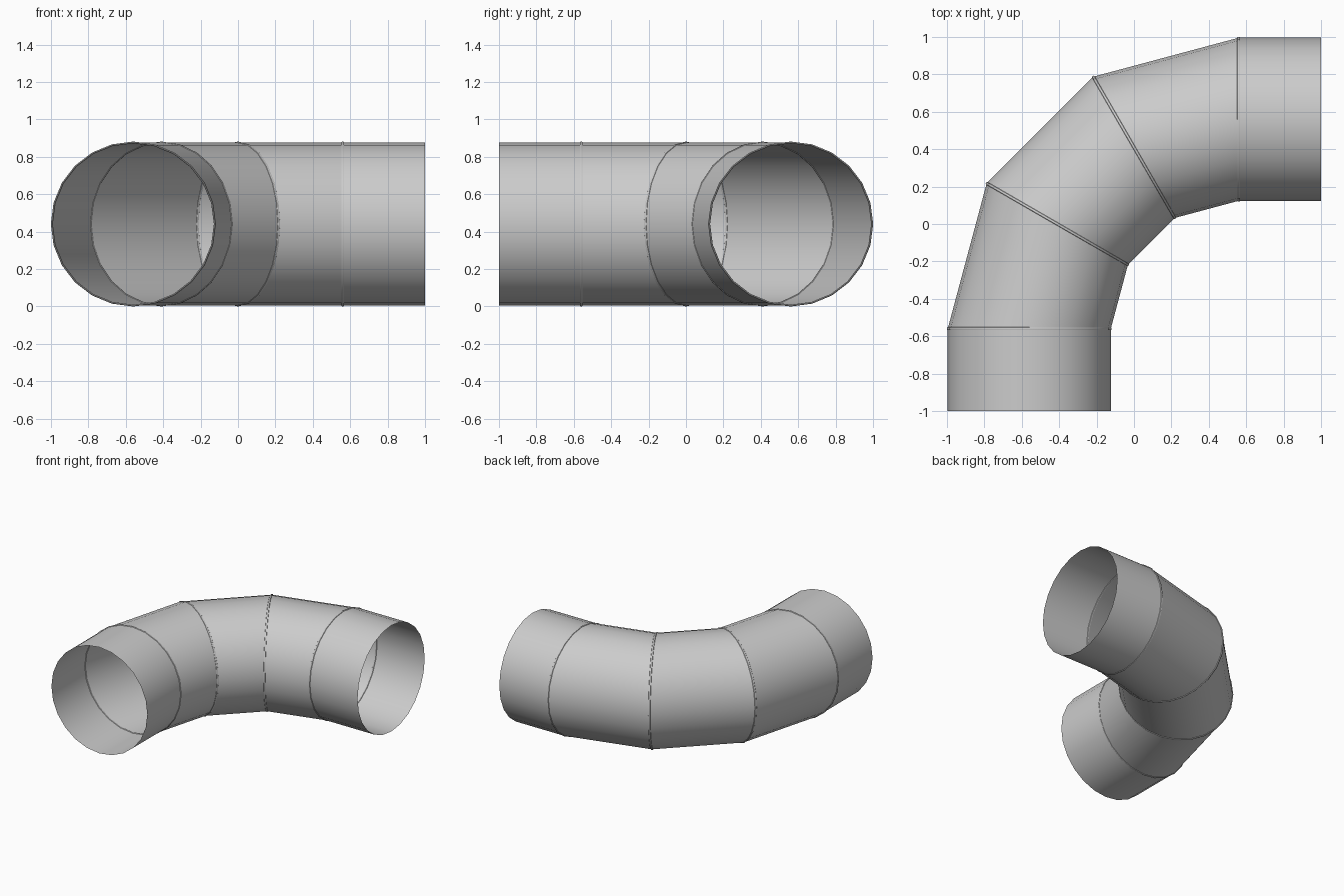
import bpy, bmesh
from math import sin, cos, pi, radians

if "Cube" in bpy.data.objects:
    bpy.data.objects.remove(bpy.data.objects["Cube"])

SIDES = 24
C = 0.56       # bend centre is (C, -C); pipe axis meets the ends at this offset
R = 0.436      # pipe radius
Z = 0.441      # axis height
BEND = 2 * C   # bend radius


def ring_point(angle, t, r, shift=0.0):
    """Point on a circular section at a bend angle, shifted along the pipe."""
    d = BEND + r * cos(t)
    return (C - d * cos(angle) + shift * sin(angle),
            -C + d * sin(angle) + shift * cos(angle),
            Z + r * sin(t))


def loft(name, sections, closed=False):
    """Skin a list of (bend angle, radius, shift) circles into a tube."""
    bm = bmesh.new()
    rows = [[bm.verts.new(ring_point(a, 2 * pi * i / SIDES, r, s))
             for i in range(SIDES)] for a, r, s in sections]
    pairs = list(zip(rows, rows[1:]))
    if closed:
        pairs.append((rows[-1], rows[0]))
    for p, q in pairs:
        for i in range(SIDES):
            j = (i + 1) % SIDES
            bm.faces.new((p[i], p[j], q[j], q[i]))
    bmesh.ops.recalc_face_normals(bm, faces=bm.faces)
    me = bpy.data.meshes.new(name)
    bm.to_mesh(me)
    bm.free()
    ob = bpy.data.objects.new(name, me)
    bpy.context.collection.objects.link(ob)
    # make open tubes face outward
    f = me.polygons[0]
    mid_z = [p for p in me.polygons if p.center.z > Z + 0.9 * R]
    if not closed and mid_z[0].normal.z < 0:
        me.flip_normals()
    bpy.ops.object.select_all(action='DESELECT')
    ob.select_set(True)
    bpy.context.view_layer.objects.active = ob
    bpy.ops.object.shade_smooth_by_angle(angle=radians(30))
    return ob


seams = [radians(a) for a in (0, 30, 60, 90)]

# straight open ends
loft("inlet_collar", [(0, R, C - 1), (0, R, 0)])
loft("outlet_collar", [(pi / 2, R, 0), (pi / 2, R, 1 - C)])

# three straight gores forming the elbow
for n, (a, b) in enumerate(zip(seams, seams[1:])):
    loft(f"elbow_gore_{n + 1}", [(a, R, 0), (b, R, 0)])

# thin raised bead on each seam
for n, a in enumerate(seams):
    profile = [(a, R + 0.005 * sin(k * pi / 4), 0.008 * cos(k * pi / 4))
               for k in range(8)]
    loft(f"seam_bead_{n + 1}", profile, closed=True)
